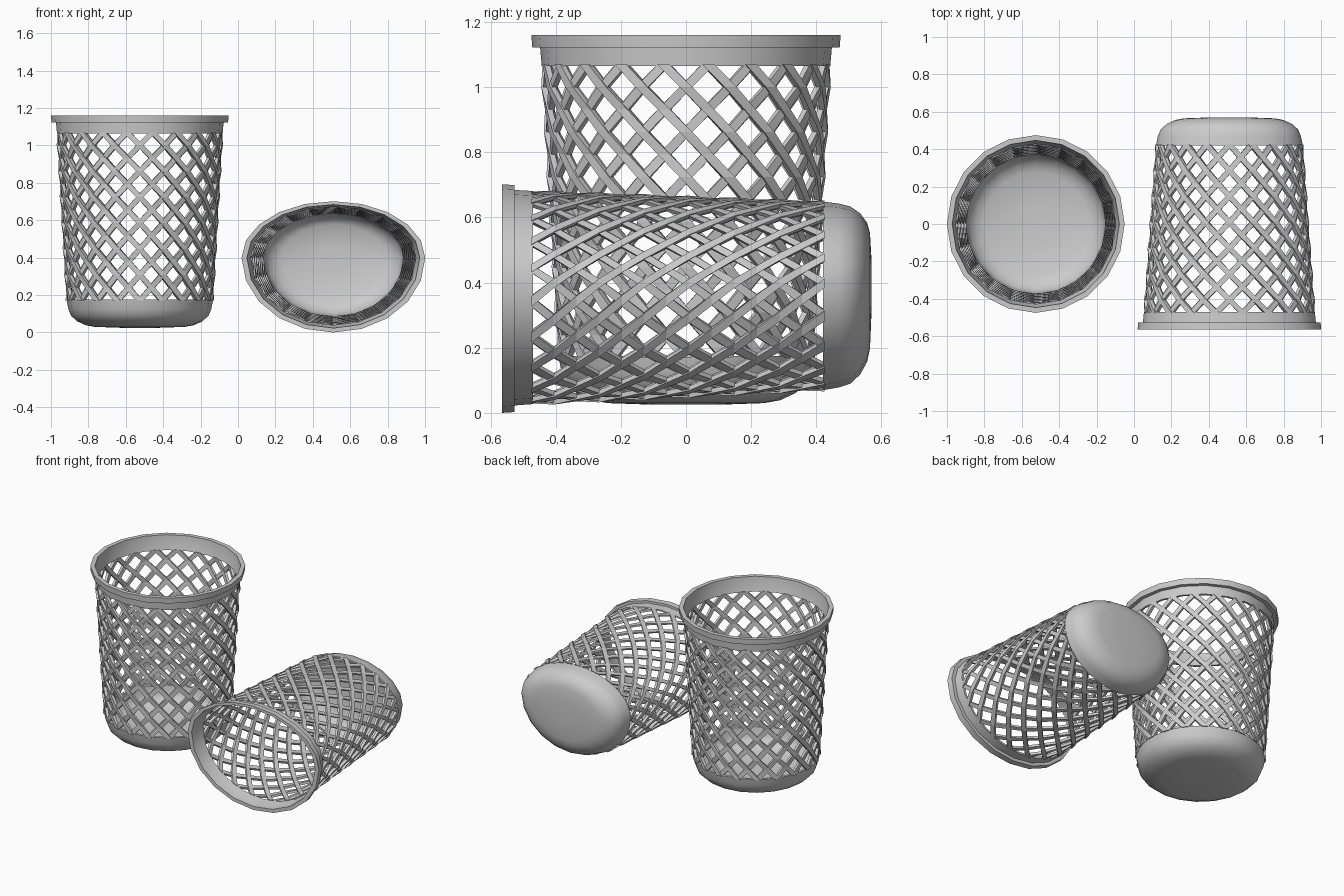
import bpy, bmesh
from math import sin, cos, pi, radians

if "Cube" in bpy.data.objects:
    bpy.data.objects.remove(bpy.data.objects["Cube"])

SIDES = 20             # facets round each basket
LOW, HIGH = 0.17, 1.07  # lattice extents
STEPS = 13             # half diamonds up the wall


def upright(x, y, h):
    return (x - 0.525, y, h)


def lying(x, y, h):
    # squashed, egg-shaped basket on its side, mouth towards the front
    stretch = 1.0 + 0.032 * (h - 0.1)
    return (0.51 + x * stretch, 0.595 - h, 0.40 + y * (0.635 if y > 0 else 0.842))


def finish(name, bm, place, smooth):
    for v in bm.verts:
        v.co = place(*v.co)
    bmesh.ops.recalc_face_normals(bm, faces=bm.faces)
    me = bpy.data.meshes.new(name)
    bm.to_mesh(me)
    bm.free()
    ob = bpy.data.objects.new(name, me)
    bpy.context.collection.objects.link(ob)
    if smooth:
        bpy.ops.object.select_all(action='DESELECT')
        ob.select_set(True)
        bpy.context.view_layer.objects.active = ob
        bpy.ops.object.shade_smooth_by_angle(angle=radians(40))


def lathe(name, profile, place, closed):
    """Turn a (radius, height) profile; open profiles get capped at both ends."""
    bm = bmesh.new()
    rings = [[bm.verts.new((r * cos(2 * pi * i / SIDES), r * sin(2 * pi * i / SIDES), h))
              for i in range(SIDES)] for r, h in profile]
    pairs = list(zip(rings, rings[1:]))
    if closed:
        pairs.append((rings[-1], rings[0]))
    else:
        bm.faces.new(rings[0])
        bm.faces.new(rings[-1])
    for a, b in pairs:
        for i in range(SIDES):
            k = (i + 1) % SIDES
            bm.faces.new((a[i], a[k], b[k], b[i]))
    finish(name, bm, place, True)


def lattice(name, direction, shift, place):
    """Twenty spiral bars, all winding the same way."""
    bm = bmesh.new()
    for i in range(SIDES):
        prev = None
        for j in range(STEPS + 1):
            t = j / STEPS
            h = HIGH + (LOW - HIGH) * t
            ang = pi / SIDES * (1 + 2 * i + direction * j)
            r = 0.446 - 0.052 * t + shift
            if j % 2 == 0:            # middle of a facet
                r *= cos(pi / SIDES)
            w = 0.0195 / r
            ring = [bm.verts.new((q * cos(ang + s), q * sin(ang + s), h))
                    for q, s in ((r, -w), (r, w), (r - 0.018, w), (r - 0.018, -w))]
            if prev:
                for k in range(4):
                    n = (k + 1) % 4
                    bm.faces.new((prev[k], prev[n], ring[n], ring[k]))
            else:
                bm.faces.new(ring)
            prev = ring
        bm.faces.new(prev)
    finish(name, bm, place, False)


# Rolled lip with the plain band below it
RIM = [(0.443, 1.065), (0.448, 1.122), (0.472, 1.122), (0.475, 1.16),
       (0.447, 1.16), (0.443, 1.12), (0.428, 1.065)]
# Rounded solid cup: outside from the centre up, then back down inside
CUP = [(0.10, 0.025), (0.24, 0.03), (0.29, 0.039), (0.335, 0.06), (0.368, 0.09),
       (0.382, 0.125), (0.392, 0.175), (0.374, 0.175), (0.366, 0.125),
       (0.353, 0.10), (0.322, 0.073), (0.28, 0.055), (0.10, 0.043)]

for label, place in (("upright", upright), ("lying", lying)):
    lathe(label + "_basket_rim", RIM, place, True)
    lathe(label + "_basket_base", CUP, place, False)
    lattice(label + "_basket_outer_bars", 1, 0.003, place)
    lattice(label + "_basket_inner_bars", -1, -0.003, place)
